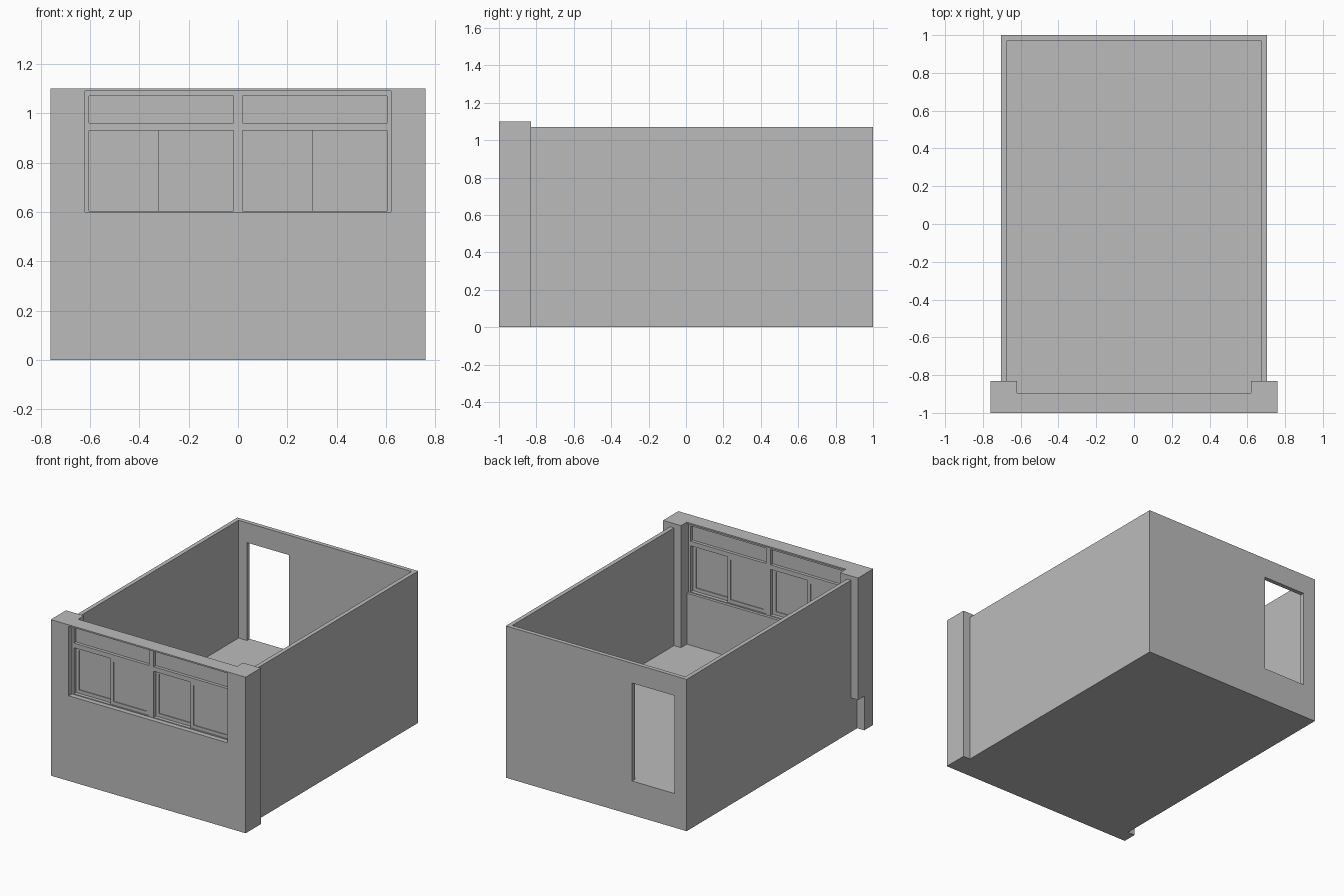
import bpy
import bmesh
from mathutils import Vector

cube = bpy.data.objects.get("Cube")
if cube:
    bpy.data.objects.remove(cube, do_unlink=True)

GREY = bpy.data.materials.new("plain_grey")
GREY.use_nodes = True
GREY.diffuse_color = (0.5, 0.5, 0.5, 1)
GREY.node_tree.nodes["Principled BSDF"].inputs["Base Color"].default_value = (0.5, 0.5, 0.5, 1)


def finish(name, bm):
    bmesh.ops.recalc_face_normals(bm, faces=bm.faces)
    mesh = bpy.data.meshes.new(name)
    bm.to_mesh(mesh)
    bm.free()
    mesh.materials.append(GREY)
    obj = bpy.data.objects.new(name, mesh)
    bpy.context.scene.collection.objects.link(obj)
    return obj


def add_box(bm, x, y, z):
    verts = bmesh.ops.create_cube(bm, size=1)["verts"]
    for v in verts:
        v.co = Vector([(r[0] + r[1]) / 2 + c * (r[1] - r[0]) for r, c in zip((x, y, z), v.co)])


def box(name, x, y, z):
    bm = bmesh.new()
    add_box(bm, x, y, z)
    return finish(name, bm)


def prism(name, outline, height):
    bm = bmesh.new()
    face = bm.faces.new([bm.verts.new((x, y, 0)) for x, y in outline])
    top = bmesh.ops.extrude_face_region(bm, geom=[face])["geom"]
    bmesh.ops.translate(bm, vec=(0, 0, height),
                        verts=[g for g in top if isinstance(g, bmesh.types.BMVert)])
    return finish(name, bm)


def cut(obj, x, y, z):
    """Cut a box-shaped opening and bake the result."""
    cutter = box("cutter", x, y, z)
    cutter.hide_render = True
    mod = obj.modifiers.new("opening", 'BOOLEAN')
    mod.operation = 'DIFFERENCE'
    mod.solver = 'EXACT'
    mod.object = cutter
    bpy.context.view_layer.update()
    baked = bpy.data.meshes.new_from_object(obj.evaluated_get(bpy.context.evaluated_depsgraph_get()))
    obj.modifiers.clear()
    obj.data = baked
    bpy.data.objects.remove(cutter, do_unlink=True)


def frame(name, x, z, y, side, bottom, top):
    """Rectangular ring of bars."""
    bm = bmesh.new()
    for edge in ((x[0], x[0] + side), (x[1] - side, x[1])):
        add_box(bm, edge, y, z)
    inner = (x[0] + side, x[1] - side)
    add_box(bm, inner, y, (z[0], z[0] + bottom))
    add_box(bm, inner, y, (z[1] - top, z[1]))
    return finish(name, bm)


FLOOR = 0.24

# Room: thick floor slab, thin walls and a doorway in the back wall
room = box("room_walls_and_floor", (-0.705, 0.705), (-0.9, 1), (0, 1.07))
cut(room, (-0.675, 0.675), (-1.1, 0.97), (FLOOR, 1.3))
cut(room, (-0.61, -0.28), (0.9, 1.1), (FLOOR, 0.93))

# Front wall with a pillar at each end
half = [(0.76, -1), (0.76, -0.83), (0.62, -0.83), (0.62, -0.895)]
front = prism("front_wall", half + [(-x, y) for x, y in reversed(half)], 1.1)
cut(front, (-0.62, 0.62), (-1.1, -0.85), (0.6, 1.09))
# The opening above must not leave the lintel shorter than the pillars' inner faces
cut(front, (-0.9, -0.7), (-0.9, -0.7), (-0.1, FLOOR))

# Window frame, mullion and transom
DEPTH = (-0.965, -0.915)
frame("window_frame", (-0.62, 0.62), (0.6, 1.09), DEPTH, 0.015, 0.005, 0.02)
box("window_mullion", (-0.018, 0.018), DEPTH, (0.605, 1.07))

# Each bay: fixed upper light and two overlapping sliding sashes
for bay, x0, x1 in (("right", -0.605, -0.018), ("left", 0.018, 0.605)):
    mid = (x0 + x1) / 2
    box(bay + "_transom", (x0, x1), DEPTH, (0.93, 0.962))
    box(bay + "_upper_pane", (x0, x1), (-0.943, -0.937), (0.962, 1.07))
    for sash, y, x in (("outer", -0.949, (mid - 0.012, x1)),
                       ("inner", -0.931, (x0, mid + 0.012))):
        name = bay + "_" + sash
        frame(name + "_sash", x, (0.605, 0.93), (y - 0.009, y + 0.009), 0.024, 0.024, 0.022)
        box(name + "_pane", (x[0] + 0.024, x[1] - 0.024), (y - 0.003, y + 0.003), (0.629, 0.908))
